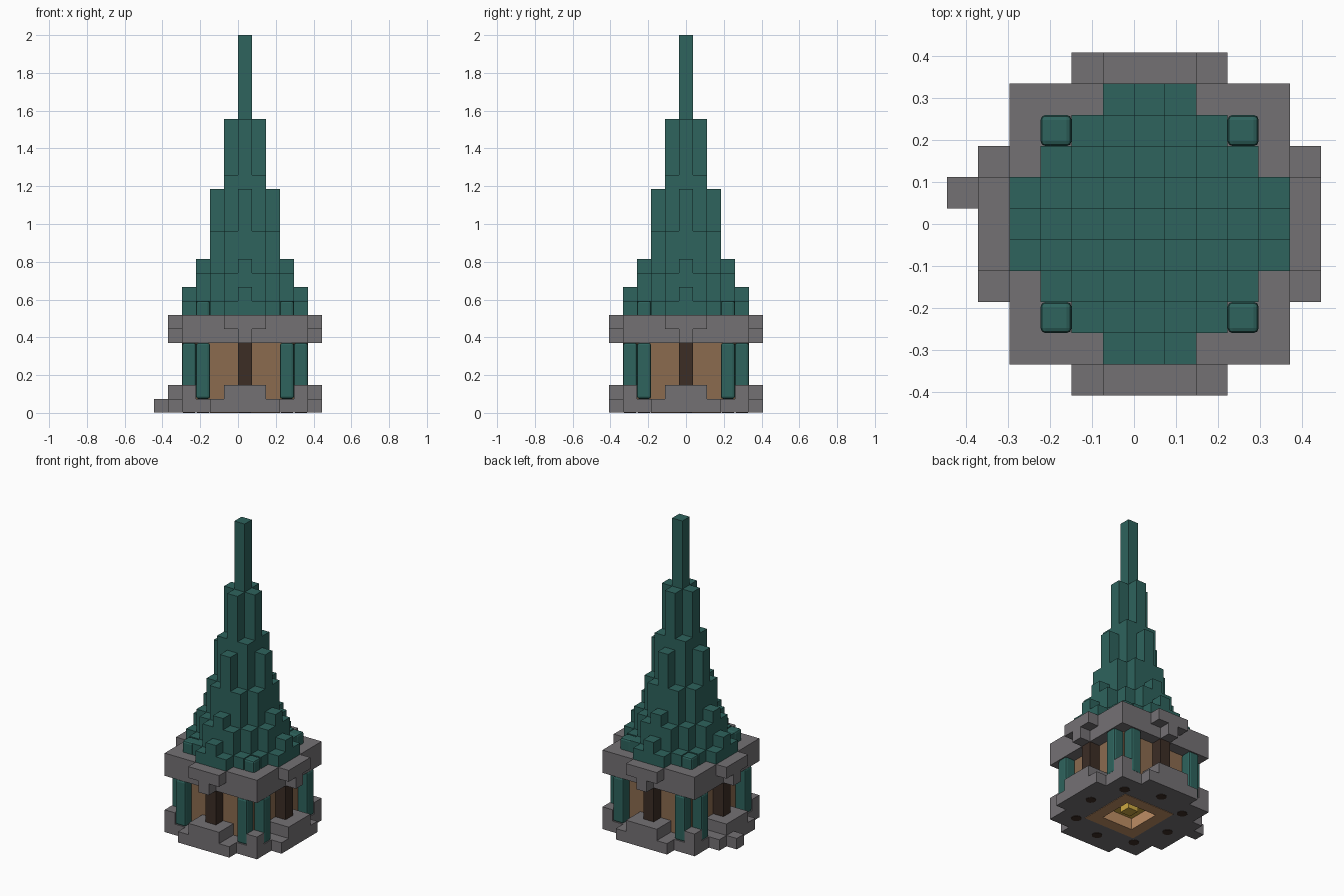
import bpy, bmesh
from mathutils import Matrix, Vector

if "Cube" in bpy.data.objects:
    bpy.data.objects.remove(bpy.data.objects["Cube"])

U = 2 / 27          # size of one block
CX = U / 2          # tower axis in x
LIFT = 0.04         # underside plates sit this far (in blocks) below the stone


def material(name, r, g, b):
    lin = [((c / 255 + 0.055) / 1.055) ** 2.4 for c in (r, g, b)] + [1.0]
    m = bpy.data.materials.new(name)
    m.use_nodes = True
    m.diffuse_color = lin
    bsdf = m.node_tree.nodes["Principled BSDF"]
    bsdf.inputs["Base Color"].default_value = lin
    bsdf.inputs["Roughness"].default_value = 0.9
    return m


GREEN = material("dark teal", 46, 99, 93)
GREY = material("stone grey", 116, 113, 116)
BROWN = material("wall brown", 139, 107, 79)
DARK = material("dark wood", 60, 45, 37)
GLOW = material("lit floor brown", 190, 142, 100)
GOLD = material("gold", 205, 168, 66)


def block(bm, i0, i1, j0, j1, z0, z1):
    """Add a box covering block cells i0..i1, j0..j1 between heights z0 and z1."""
    size = Vector((i1 - i0 + 1, j1 - j0 + 1, z1 - z0)) * U
    mid = Vector(((i0 + i1) / 2 * U + CX, (j0 + j1) / 2 * U, (z0 + z1) / 2 * U))
    bmesh.ops.create_cube(bm, size=1, matrix=Matrix.Translation(mid) @ Matrix.Diagonal(size).to_4x4())


def centred(bm, a, b, z0, z1):
    """Add a box of half extents a, b cells, and the same box turned a quarter."""
    for p, q in {(a, b), (b, a)}:
        block(bm, -p, p, -q, q, z0, z1)


def finish(bm, name, mat):
    me = bpy.data.meshes.new(name)
    bm.to_mesh(me)
    bm.free()
    me.materials.append(mat)
    ob = bpy.data.objects.new(name, me)
    bpy.context.collection.objects.link(ob)
    return ob


CORNERS = [(x, y) for x in (-1, 1) for y in (-1, 1)]
SIDES = [(1, 0), (-1, 0), (0, 1), (0, -1)]

# Stone base: a notched slab, leaving the middle open
bm = bmesh.new()
for s in (-1, 1):
    lo, hi = sorted((s * 3, s * 4))
    block(bm, -4, 4, lo, hi, LIFT, 1)
    block(bm, lo, hi, -2, 2, LIFT, 1)
    block(bm, s * 5, s * 5, -2, 2, LIFT, 1)
    block(bm, -2, 2, s * 5, s * 5, LIFT, 1)
    # raised step on each side
    lo, hi = sorted((s * 4, s * 5))
    block(bm, lo, hi, -1, 1, 1, 2)
    block(bm, -1, 1, lo, hi, 1, 2)
for x, y in CORNERS:
    block(bm, 4 * x, 4 * x, 4 * y, 4 * y, 1, 2)
block(bm, -6, -6, 1, 1, LIFT, 1)
finish(bm, "stone_base", GREY)

# Stone ring under the roof with stepped brackets
bm = bmesh.new()
centred(bm, 4, 4, 5, 7)
centred(bm, 5, 1, 6, 7)
centred(bm, 5, 0, 5, 6)
finish(bm, "stone_ring", GREY)

# Plank walls
bm = bmesh.new()
for s in (-1, 1):
    block(bm, -3, 3, s * 3, s * 3, 1, 5)
    block(bm, s * 3, s * 3, -2, 2, 1, 5)
finish(bm, "walls", BROWN)

# Dark posts in the middle of each side
bm = bmesh.new()
for x, y in SIDES:
    block(bm, 4 * x, 4 * x, 4 * y, 4 * y, 2, 5)
finish(bm, "side_posts", DARK)

# Rounded corner columns, three to a corner
bm = bmesh.new()
for x, y in CORNERS:
    for a, b, top in ((3, 3, 8), (3, 4, 5), (4, 3, 5)):
        block(bm, a * x, a * x, b * y, b * y, 1, top)
columns = finish(bm, "corner_columns", GREEN)
bevel = columns.modifiers.new("rounding", "BEVEL")
bevel.width = 0.012
bevel.segments = 2

# Stepped spire roof: half extents in cells and top height
ROOF = [(4, 1, 8), (4, 0, 9), (3, 2, 8), (3, 1, 10), (3, 0, 11), (2, 2, 10),
        (2, 1, 13), (2, 0, 16), (1, 1, 17), (1, 0, 21), (0, 0, 27)]
bm = bmesh.new()
for a, b, top in ROOF:
    centred(bm, a, b, 7, top)
finish(bm, "spire_roof", GREEN)

# Floor frame seen from below, around a square recess
bm = bmesh.new()
for s in (-1, 1):
    block(bm, -2, 2, s * 2, s * 2, 0, 1)
    block(bm, s * 2, s * 2, -1, 1, 0, 1)
finish(bm, "floor_frame", GLOW)

# Gold core inside the recess
bm = bmesh.new()
block(bm, -1, 1, -1, 1, 1, 1.2)
block(bm, 0, 0, 0, 0, 0.4, 1)
finish(bm, "gold_core", GOLD)

# Round dark sockets under the posts and columns
bm = bmesh.new()
for x, y in [(4 * x, 4 * y) for x, y in SIDES] + [(3 * x, 3 * y) for x, y in CORNERS]:
    bmesh.ops.create_cone(bm, cap_ends=True, segments=12, radius1=0.42 * U, radius2=0.42 * U,
                          depth=LIFT * U * 2,
                          matrix=Matrix.Translation((x * U + CX, y * U, LIFT * U)))
finish(bm, "base_sockets", DARK)
